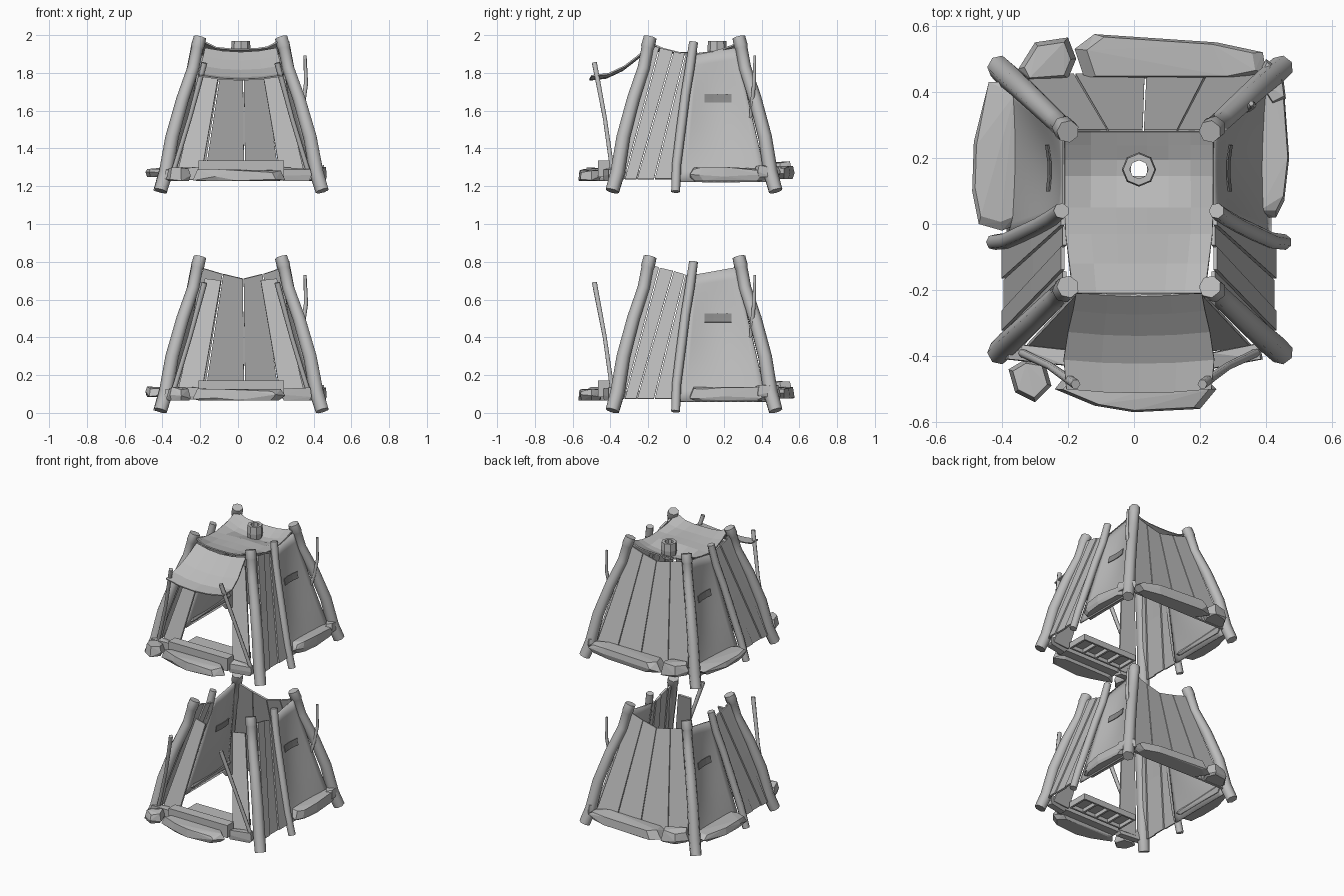
import bpy, bmesh, math, random
from mathutils import Vector

if "Cube" in bpy.data.objects:
    bpy.data.objects.remove(bpy.data.objects["Cube"])

random.seed(4)
CX = 0.015      # centre line of the hut
LIFT = 1.163    # height of the roofed copy above the open one


def material(name, v):
    m = bpy.data.materials.new(name)
    m.diffuse_color = (v, v, v, 1)
    m.use_nodes = True
    m.node_tree.nodes["Principled BSDF"].inputs["Base Color"].default_value = m.diffuse_color
    return m


GREY = material("weathered grey", 0.5)
DARK = material("dark grey", 0.25)


def finish(name, bm, z0=0, mat=GREY, thick=0, angle=0):
    bmesh.ops.recalc_face_normals(bm, faces=bm.faces)
    me = bpy.data.meshes.new(name)
    bm.to_mesh(me)
    bm.free()
    me.materials.append(mat)
    ob = bpy.data.objects.new(name, me)
    ob.location.z = z0
    bpy.context.collection.objects.link(ob)
    if thick:
        sol = ob.modifiers.new("thickness", 'SOLIDIFY')
        sol.thickness, sol.offset = thick, 0
    if angle:
        bpy.ops.object.select_all(action='DESELECT')
        ob.select_set(True)
        bpy.context.view_layer.objects.active = ob
        bpy.ops.object.shade_smooth_by_angle(angle=math.radians(angle))
    return ob


def tube(name, pts, radii, z0, sides=7):
    """Round pole through points, each with its own radius."""
    bm = bmesh.new()
    pts = [Vector(p) for p in pts]
    rings = []
    for i, p in enumerate(pts):
        d = (pts[min(i + 1, len(pts) - 1)] - pts[max(i - 1, 0)]).normalized()
        a = d.cross(Vector((0, 1, 0))).normalized()
        b = d.cross(a)
        rings.append([bm.verts.new(p + radii[i] * (a * math.cos(t) + b * math.sin(t)))
                      for t in (2 * math.pi * k / sides for k in range(sides))])
    for r, q in zip(rings, rings[1:]):
        for k in range(sides):
            n = (k + 1) % sides
            bm.faces.new((r[k], r[n], q[n], q[k]))
    bm.faces.new(rings[0])
    bm.faces.new(rings[-1])
    return finish(name, bm, z0, angle=62)


def sheet(name, rows, z0, thick=0.012, mat=GREY, angle=0, skip=()):
    """Grid surface from rows of points, given thickness."""
    bm = bmesh.new()
    g = [[bm.verts.new(p) for p in r] for r in rows]
    for i in range(len(g) - 1):
        for j in range(len(g[0]) - 1):
            if (i, j) not in skip:
                bm.faces.new((g[i][j], g[i][j + 1], g[i + 1][j + 1], g[i + 1][j]))
    return finish(name, bm, z0, mat, thick, angle)


def stone(name, outline, zb, zt, z0, inset=0.8):
    """Hewn block: outline at the bottom, smaller uneven top."""
    bm = bmesh.new()
    c = Vector((sum(p[0] for p in outline), sum(p[1] for p in outline))) / len(outline)
    for x, y in outline:
        bm.verts.new((x, y, zb + random.uniform(0, 0.035)))
        p = c + (Vector((x, y)) - c) * inset
        bm.verts.new((p.x, p.y, zt - random.uniform(0, 0.02)))
        q = c + (Vector((x, y)) - c) * 0.85
        bm.verts.new((q.x, q.y, zb))
    bmesh.ops.convex_hull(bm, input=bm.verts)
    return finish(name, bm, z0)


def box(name, lo, hi, z0):
    bm = bmesh.new()
    bmesh.ops.create_cube(bm, size=1)
    for v in bm.verts:
        v.co = [lo[i] + (v.co[i] + 0.5) * (hi[i] - lo[i]) for i in range(3)]
    return finish(name, bm, z0)


def wall_point(s, u, t, out=0.0):
    """Sagging side wall: u runs front to back, t runs bottom to top."""
    front, back = -0.04 + 0.08 * t, 0.43 - 0.165 * t
    z = 0.06 + t * (0.67 + 0.04 * u)
    half = 0.395 - 0.17 * t - 0.03 * math.sin(math.pi * u) * math.sin(math.pi * t) + out
    return (CX + s * half, front + (back - front) * u, z)


def patch_point(s, y, z, out):
    """Point on the side wall at a given depth and height."""
    u = 0.5
    for _ in range(5):
        t = (z - 0.06) / (0.67 + 0.04 * u)
        u = (y + 0.04 - 0.08 * t) / (0.47 - 0.245 * t)
    return (wall_point(s, u, t, out)[0], y, z)


def build(z0):
    for s in (-1, 1):
        side = "left" if s < 0 else "right"
        # corner poles and thinner middle pole, slightly crooked
        for f, end in ((-1, "front"), (1, "back")):
            yb, yt = (-0.39, -0.19) if f < 0 else (0.475, 0.28)
            foot = 0.424 if s < 0 else 0.432
            path = []
            for t, w in ((0, 0), (.12, -.004), (.35, .012), (.6, .008), (.8, -.006),
                         (.93, 0), (.94, 0), (1, 0)):
                path.append((CX + s * (foot + (0.215 - foot) * t + w),
                             yb + (yt - yb) * t + f * w, 0.012 + 0.812 * t))
            tube(f"{side}_{end}_pole", path,
                 (.037, .039, .037, .035, .033, .033, .037, .035), z0)
        tube(f"{side}_middle_pole",
             [(CX + s * x, y, z) for x, y, z in
              ((.44, -.055, .008), (.40, -.05, .15), (.345, -.025, .35), (.30, -.003, .52),
               (.26, .02, .66), (.235, .04, .80))],
             (.024, .025, .026, .025, .026, .024), z0)

        # sagging rear side wall with a thin dark patch on both faces
        n = 12
        sheet(f"{side}_wall", [[wall_point(s, u / n, t / n) for u in range(n + 1)]
                               for t in range(n + 1)], z0, angle=30)
        for face, out in (("outer", .0115), ("inner", -.0115)):
            sheet(f"{side}_{face}_wall_patch",
                  [[patch_point(s, y, z, out) for y in (.098, .145, .19, .24)]
                   for z in (.48, .502, .525)], z0, 0.004, DARK)

        # leaning planks between the front and middle poles
        bottoms, tops = (-.385, -.325, -.26, -.167, -.055), (-.19, -.14, -.066, -.005, .045)
        for i in range(4):
            rows = []
            for t in (0, .5, 1):
                a = bottoms[i] + (tops[i] - bottoms[i]) * t + .002
                b = bottoms[i + 1] + (tops[i + 1] - bottoms[i + 1]) * t - .003
                x = CX + s * (.405 - .18 * t + .006 * (i % 2))
                z = .075 + (.71 - .018 * i) * t
                rows.append([(x, a, z), (x, b, z - .016 * t)])
            sheet(f"{side}_side_plank_{i + 1}", rows, z0)

        # slim leaning strut and plank beside the doorway
        tube(f"{side}_door_strut",
             [(CX + s * .355, -.39, .12), (CX + s * .27, -.43, .40), (CX + s * .192, -.485, .69)],
             (.013, .012, .015), z0, 6)
        sheet(f"{side}_door_plank",
              [[(CX + s * .21, -.38, .09), (CX + s * .34, -.37, .09)],
               [(CX + s * .105, -.225, .70), (CX + s * .19, -.21, .71)]], z0)

    # back wall planks
    bx, tx = (-.365, -.18, .035, .22, .385), (-.185, -.08, .028, .132, .225)
    tz = (.765, .735, .71, .735, .765)
    for i in range(4):
        sheet(f"back_plank_{i + 1}",
              [[(bx[i] + .003, .45, .08), (bx[i + 1] - .003, .45, .08)],
               [(tx[i] + .002, .28, tz[i]), (tx[i + 1] - .002, .28, tz[i + 1])]], z0)

    # branch tied to the right back pole
    tube("side_branch", [(.32, .34, .38), (.345, .35, .48), (.36, .36, .58), (.355, .365, .73)],
         (.008, .012, .011, .008), z0, 6)

    # threshold beam and hollow entry step behind it
    box("threshold_beam", (-.21, -.465, .085), (.243, -.395, .172), z0)
    box("step_top", (-.18, -.35, .10), (.24, -.2, .115), z0)
    for i in range(5):
        x = -.18 + i * .1015
        box(f"step_rib_{i + 1}", (x, -.35, .075), (x + .014, -.2, .10), z0)
    for i, y in enumerate((-.35, -.212)):
        box(f"step_rail_{i + 1}", (-.18, y, .075), (.24, y + .012, .10), z0)

    # foundation stones
    stone("front_stone", ((-.24, -.50), (-.12, -.55), (.0, -.57), (.2, -.56), (.25, -.5),
                          (.2, -.45), (-.2, -.45)), .065, .13, z0, .9)
    stone("front_left_stone", ((-.38, -.44), (-.33, -.41), (-.27, -.42), (-.25, -.49),
                               (-.3, -.54), (-.36, -.51)), .065, .14, z0)
    stone("front_left_sill", ((-.39, -.41), (-.2, -.43), (-.2, -.38), (-.38, -.36)),
          .07, .14, z0, .92)
    stone("front_right_sill", ((.39, -.41), (.23, -.44), (.23, -.39), (.38, -.36)),
          .065, .14, z0, .92)
    stone("left_stone", ((-.44, .43), (-.485, .25), (-.49, .1), (-.47, .0), (-.40, -.02),
                         (-.35, .0), (-.35, .43)), .085, .14, z0, .86)
    stone("right_stone", ((.455, .40), (.47, .2), (.455, .07), (.43, .02), (.375, .02),
                          (.375, .42), (.42, .44)), .065, .14, z0, .9)
    stone("back_stone", ((-.18, .53), (-.12, .575), (.25, .55), (.39, .52), (.4, .46),
                         (.3, .44), (-.15, .44)), .075, .145, z0, .88)
    stone("back_left_stone", ((-.35, .47), (-.3, .55), (-.2, .565), (-.175, .5),
                              (-.2, .44), (-.33, .43)), .085, .17, z0, .8)
    stone("back_right_stone", ((.4, .5), (.45, .46), (.46, .38), (.42, .36), (.37, .44)),
          .085, .15, z0, .85)


build(0)
build(LIFT)

# sagging roof cloth with a smoke hole
xs = (-1, -.65, -.3, -.11, .11, .4, .7, 1)
ys = (-.21, -.12, -.03, .05, .145, .195, .24, .28)
rows = []
for y in ys:
    k = abs(y - .04) / .245
    half = .20 + .025 * min(1, (y + .21) / .2)
    dip = .035 * math.exp(-((y - .17) / .08) ** 2)
    rows.append([(CX + u * half, y, 1.89 + .035 * k * k + (.01 + .03 * k * k) * u ** 4
                  + (.02 * (1 - k) - dip) * (1 - u * u)) for u in xs])
sheet("roof_cloth", rows, 0, .008, skip={(4, 3)})

# door canopy hanging forward onto the struts
rows = []
for y, z, half in ((-.205, 1.93, .19), (-.26, 1.885, .20), (-.325, 1.835, .215),
                   (-.41, 1.795, .228), (-.5, 1.785, .22)):
    rows.append([(CX + u * half, y - .012 * (1 - u * u), z - .022 * (1 - u * u))
                 for u in (-1, -.5, 0, .5, 1)])
sheet("door_canopy", rows, 0, .008)

# ragged chimney ring
bm = bmesh.new()
rings = []
for r, z in ((.028, 1.86), (.044, 1.86), (.052, 1.92), (.048, 1.97), (.028, 1.97)):
    rings.append([bm.verts.new((.015 + r * math.cos(a), .165 + r * math.sin(a), z))
                  for a in (math.pi * k / 4 for k in range(8))])
for r, q in zip(rings, rings[1:] + rings[:1]):
    for k in range(8):
        n = (k + 1) % 8
        bm.faces.new((r[k], r[n], q[n], q[k]))
finish("chimney_ring", bm)
